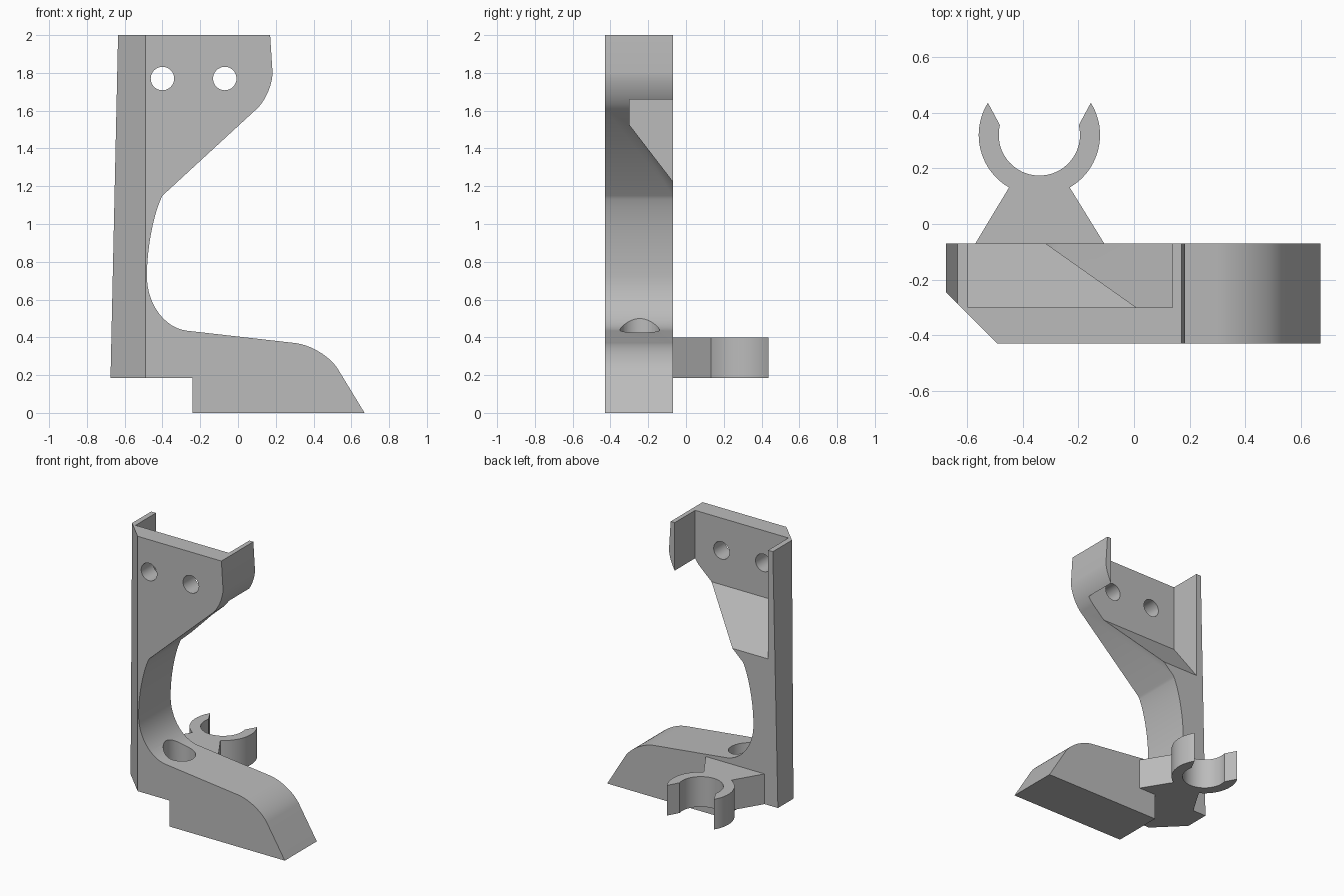
import bpy, bmesh
from math import radians, cos, sin
from mathutils import Vector

cube = bpy.data.objects.get("Cube")
if cube:
    bpy.data.objects.remove(cube, do_unlink=True)

grey = bpy.data.materials.new("plain grey")
grey.use_nodes = True
grey.diffuse_color = (0.5, 0.5, 0.5, 1)
grey.node_tree.nodes["Principled BSDF"].inputs["Base Color"].default_value = grey.diffuse_color


def prism(name, outline, axis, low, high):
    """Extrude a 2D outline along x, y or z."""
    place = {"x": lambda p, t: (t, p[0], p[1]),
             "y": lambda p, t: (p[0], t, p[1]),
             "z": lambda p, t: (p[0], p[1], t)}[axis]
    bm = bmesh.new()
    ends = [[bm.verts.new(place(p, t)) for p in outline] for t in (low, high)]
    for end in ends:
        bm.faces.new(end)
    n = len(outline)
    for i in range(n):
        j = (i + 1) % n
        bm.faces.new((ends[0][i], ends[0][j], ends[1][j], ends[1][i]))
    bmesh.ops.recalc_face_normals(bm, faces=bm.faces)
    mesh = bpy.data.meshes.new(name)
    bm.to_mesh(mesh)
    bm.free()
    mesh.materials.append(grey)
    obj = bpy.data.objects.new(name, mesh)
    bpy.context.collection.objects.link(obj)
    return obj


def arc(x, y, radius, start, end, steps):
    angles = [radians(start + (end - start) * i / steps) for i in range(steps + 1)]
    return [(x + radius * cos(a), y + radius * sin(a)) for a in angles]


def circle(x, y, radius):
    return arc(x, y, radius, 0, 360, 48)[:-1]


def bend(start, corner, end, steps=16):
    """Rounded corner between two straight runs."""
    a, c, d = Vector(start), Vector(corner), Vector(end)
    p, q = a.lerp(c, 0.56), d.lerp(c, 0.56)
    ts = [i / steps for i in range(steps + 1)]
    return [tuple(a * (1 - t) ** 3 + p * 3 * t * (1 - t) ** 2
                  + q * 3 * t * t * (1 - t) + d * t ** 3) for t in ts]


def activate(obj):
    bpy.ops.object.select_all(action="DESELECT")
    obj.select_set(True)
    bpy.context.view_layer.objects.active = obj


def cut(obj, cutter):
    mod = obj.modifiers.new("cut", "BOOLEAN")
    mod.operation = "DIFFERENCE"
    mod.solver = "EXACT"
    mod.object = cutter
    activate(obj)
    bpy.ops.object.modifier_apply(modifier=mod.name)
    bpy.data.objects.remove(cutter, do_unlink=True)


FRONT, BACK, STEP = -0.43, -0.07, 0.185

# Bracket: side profile with foot, curved upright and flared head
profile = [(-0.635, 2), (-0.675, STEP), (-0.24, STEP), (-0.24, 0), (0.67, 0)]
profile += bend((0.53, 0.23), (0.455, 0.353), (0.3, 0.37))
profile += bend((-0.27, 0.435), (-0.48, 0.46), (-0.482, 0.72))
profile += bend((-0.482, 0.73), (-0.482, 0.99), (-0.4, 1.15))
profile += bend((0.1, 1.61), (0.18, 1.685), (0.183, 1.8))
profile += [(0.17, 2)]
bracket = prism("bracket", profile, "y", FRONT, BACK)

# Chamfer on the front outer corner
cut(bracket, prism("chamfer_cutter", [(-0.44, -0.48), (-0.74, -0.18), (-0.74, -0.48)], "z", -0.1, 2.1))

# Pocket behind the head, with a sloping floor
cut(bracket, prism("pocket_cutter", [(-0.3, 2.1), (-0.3, 1.526), (0.05, 1.07), (0.05, 2.1)],
                   "x", -0.597, 0.138))

# Two mounting holes through the head
for x in (-0.4, -0.07):
    cut(bracket, prism("mount_hole_cutter", circle(x, 1.77, 0.062), "y", -0.5, 0))

# Recessed screw hole through the foot
cut(bracket, prism("recess_cutter", circle(-0.29, -0.245, 0.105), "z", 0.28, 0.7))
cut(bracket, prism("screw_hole_cutter", circle(-0.29, -0.245, 0.049), "z", 0.1, 0.4))

# Open ring clip on a tapered base
cx, cy = -0.34, 0.32
clip_outline = [(-0.57, BACK)]
clip_outline += arc(cx, cy, 0.218, 240, 148, 20)
clip_outline += arc(cx, cy, 0.146, 166, 374, 40)
clip_outline += arc(cx, cy, 0.218, 32, -60, 20)
clip_outline += [(-0.107, BACK)]
clip = prism("ring_clip", clip_outline, "z", STEP, 0.4)

for obj in (bracket, clip):
    activate(obj)
    bpy.ops.object.shade_smooth_by_angle(angle=radians(25))
